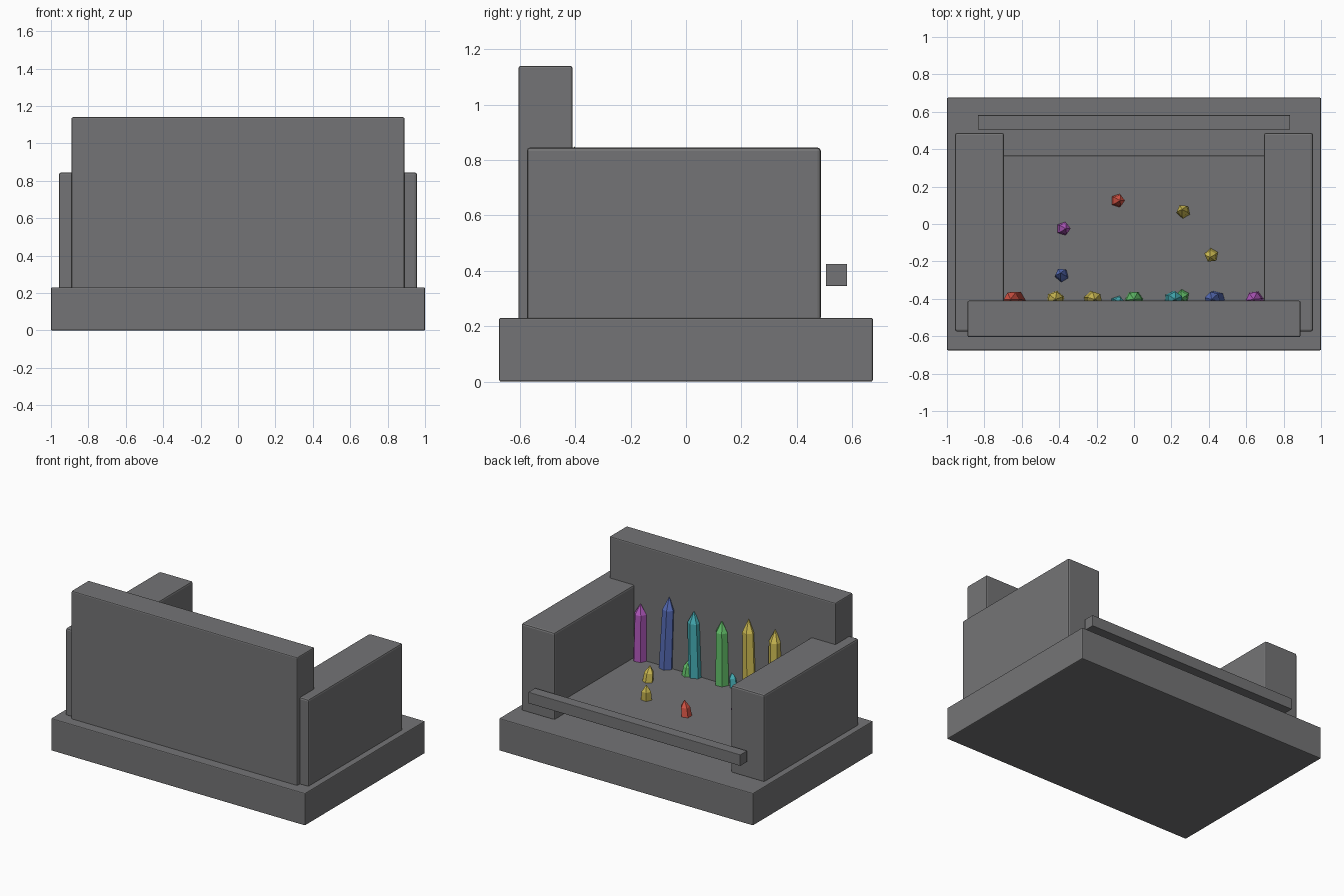
import bpy, bmesh, math
from mathutils import Matrix, Vector

if "Cube" in bpy.data.objects:
    bpy.data.objects.remove(bpy.data.objects["Cube"])


def material(name, rgb):
    m = bpy.data.materials.new(name)
    m.diffuse_color = (*rgb, 1)
    m.use_nodes = True
    m.node_tree.nodes["Principled BSDF"].inputs["Base Color"].default_value = m.diffuse_color
    return m


STONE = material("grey stone", (0.175, 0.175, 0.18))
COLOURS = {
    "red": material("red crystal", (0.68, 0.09, 0.06)),
    "yellow": material("yellow crystal", (0.64, 0.52, 0.09)),
    "green": material("green crystal", (0.13, 0.55, 0.15)),
    "teal": material("teal crystal", (0.06, 0.42, 0.46)),
    "blue": material("blue crystal", (0.10, 0.16, 0.50)),
    "purple": material("purple crystal", (0.45, 0.10, 0.52)),
}


def finish(name, bm, mat):
    bmesh.ops.recalc_face_normals(bm, faces=bm.faces[:])
    me = bpy.data.meshes.new(name)
    bm.to_mesh(me)
    bm.free()
    me.materials.append(mat)
    ob = bpy.data.objects.new(name, me)
    bpy.context.collection.objects.link(ob)
    return ob


def block(name, x, y, z, bevel):
    """Box between the (low, high) pairs, with softened edges."""
    bm = bmesh.new()
    bmesh.ops.create_cube(bm, size=1)
    for v in bm.verts:
        v.co = [(a + b) / 2 + c * (b - a) for (a, b), c in zip((x, y, z), v.co)]
    ob = finish(name, bm, STONE)
    mod = ob.modifiers.new("soft edges", 'BEVEL')
    mod.width = bevel
    mod.segments = 2
    return ob


def crystal(name, colour, base, radius, height, tip, lean=(0, 0), turn=0, sides=6):
    """Tapered prism with a pointed cap; lean moves the top sideways."""
    bm = bmesh.new()
    axis = Vector((lean[0], lean[1], height))
    rings = []
    for t, r in ((0, radius), (1 - tip, radius * 0.85)):
        ring = []
        for i in range(sides):
            a = turn + math.tau * i / sides
            ring.append(bm.verts.new(Vector(base) + axis * t
                                     + Vector((r * math.cos(a), r * math.sin(a), 0))))
        rings.append(ring)
    top = bm.verts.new(Vector(base) + axis)
    bm.faces.new(rings[0])
    for i in range(sides):
        j = (i + 1) % sides
        bm.faces.new((rings[0][i], rings[0][j], rings[1][j], rings[1][i]))
        bm.faces.new((rings[1][i], rings[1][j], top))
    return finish(name, bm, COLOURS[colour])


# Stone setting: plinth, raised floor, tall wall, side walls and rail
FLOOR = 0.33
block("plinth", (-1, 1), (-0.675, 0.675), (0, 0.23), 0.006)
block("raised_floor", (-0.75, 0.75), (-0.45, 0.365), (0.2, FLOOR), 0.004)
block("tall_wall", (-0.89, 0.89), (-0.605, -0.41), (0.22, 1.14), 0.008)
for side, s in (("left", -1), ("right", 1)):
    block(side + "_side_wall", tuple(sorted((s * 0.695, s * 0.957))),
          (-0.575, 0.487), (0.22, 0.845), 0.012)
block("rail", (-0.835, 0.835), (0.505, 0.582), (0.345, 0.425), 0.003)

# Row of tall crystals half sunk into the tall wall: colour, x, height, lean
tall = [("red", -0.63, 0.42, -0.03), ("yellow", -0.42, 0.51, 0.0),
        ("yellow", -0.22, 0.53, 0.01), ("green", 0.0, 0.46, 0.0),
        ("teal", 0.21, 0.47, 0.01), ("blue", 0.44, 0.52, -0.025),
        ("purple", 0.645, 0.41, -0.005)]
for n, (colour, x, height, lean) in enumerate(tall):
    crystal(f"tall_crystal_{n + 1}", colour, (x, -0.407, FLOOR - 0.01),
            0.05, height, 0.17, (lean, 0.004), n * 0.37)

# Small crystals scattered on the floor: colour, x, y
small = [("red", -0.09, 0.125), ("yellow", 0.265, 0.065), ("yellow", 0.415, -0.165),
         ("purple", -0.38, -0.025), ("blue", -0.385, -0.275),
         ("green", 0.26, -0.385), ("teal", -0.09, -0.42)]
for n, (colour, x, y) in enumerate(small):
    a = n * 2.1
    crystal(f"small_crystal_{n + 1}", colour, (x, y, FLOOR - 0.01), 0.038, 0.12, 0.4,
            (0.015 * math.cos(a), 0.015 * math.sin(a)), a, 5)
